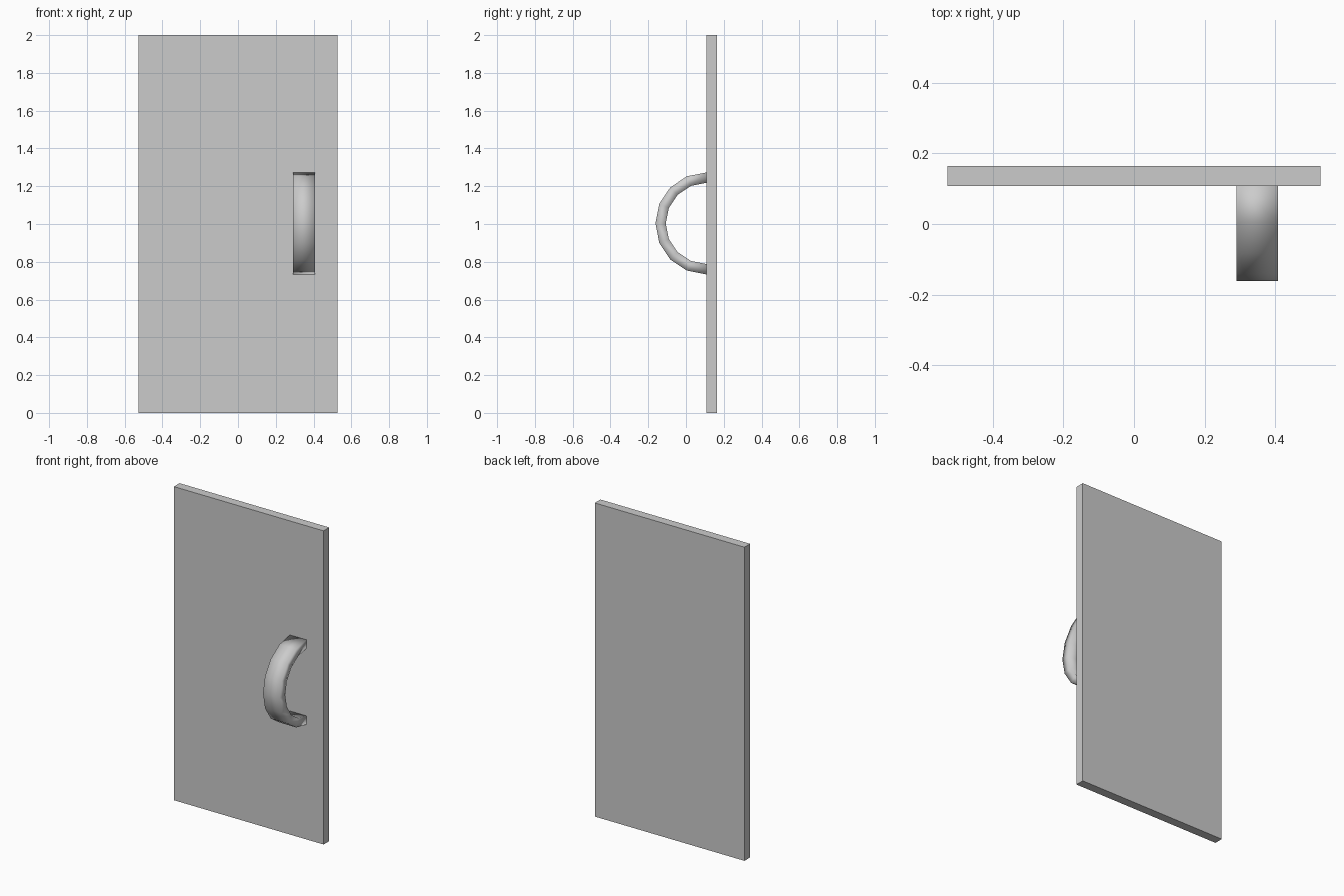
import bpy
import bmesh
from math import sin, cos, pi

cube = bpy.data.objects.get("Cube")
if cube:
    bpy.data.objects.remove(cube, do_unlink=True)

# One neutral grey for the whole model
grey = bpy.data.materials.new("plain grey")
grey.use_nodes = True
colour = (0.6, 0.6, 0.6, 1)
grey.diffuse_color = colour
grey.node_tree.nodes["Principled BSDF"].inputs["Base Color"].default_value = colour


def add_object(name, bm, smooth=False):
    bmesh.ops.recalc_face_normals(bm, faces=bm.faces)
    for face in bm.faces:
        face.smooth = smooth
    mesh = bpy.data.meshes.new(name)
    bm.to_mesh(mesh)
    bm.free()
    mesh.materials.append(grey)
    obj = bpy.data.objects.new(name, mesh)
    bpy.context.collection.objects.link(obj)
    return obj


# Door panel
FRONT, BACK = 0.108, 0.165
bm = bmesh.new()
bmesh.ops.create_cube(bm, size=1)
bmesh.ops.scale(bm, vec=(1.056, BACK - FRONT, 2), verts=bm.verts)
bmesh.ops.translate(bm, vec=(0, (FRONT + BACK) / 2, 1), verts=bm.verts)
add_object("door_panel", bm)

# Half-ring pull handle: a flat rectangular section swept in eight steps
OUTER, INNER = 0.27, 0.215
LEFT, RIGHT = 0.29, 0.408
STEPS = 8
bm = bmesh.new()
rings = []
for i in range(STEPS + 1):
    a = pi * i / STEPS
    section = [(LEFT, OUTER), (RIGHT, OUTER), (RIGHT, INNER), (LEFT, INNER)]
    rings.append([bm.verts.new((x, FRONT - r * sin(a), 1.003 + r * cos(a)))
                  for x, r in section])
for lower, upper in zip(rings, rings[1:]):
    for k in range(4):
        n = (k + 1) % 4
        bm.faces.new((lower[k], lower[n], upper[n], upper[k]))
bm.faces.new(rings[0])
bm.faces.new(rings[-1])
add_object("pull_handle", bm, smooth=True)
